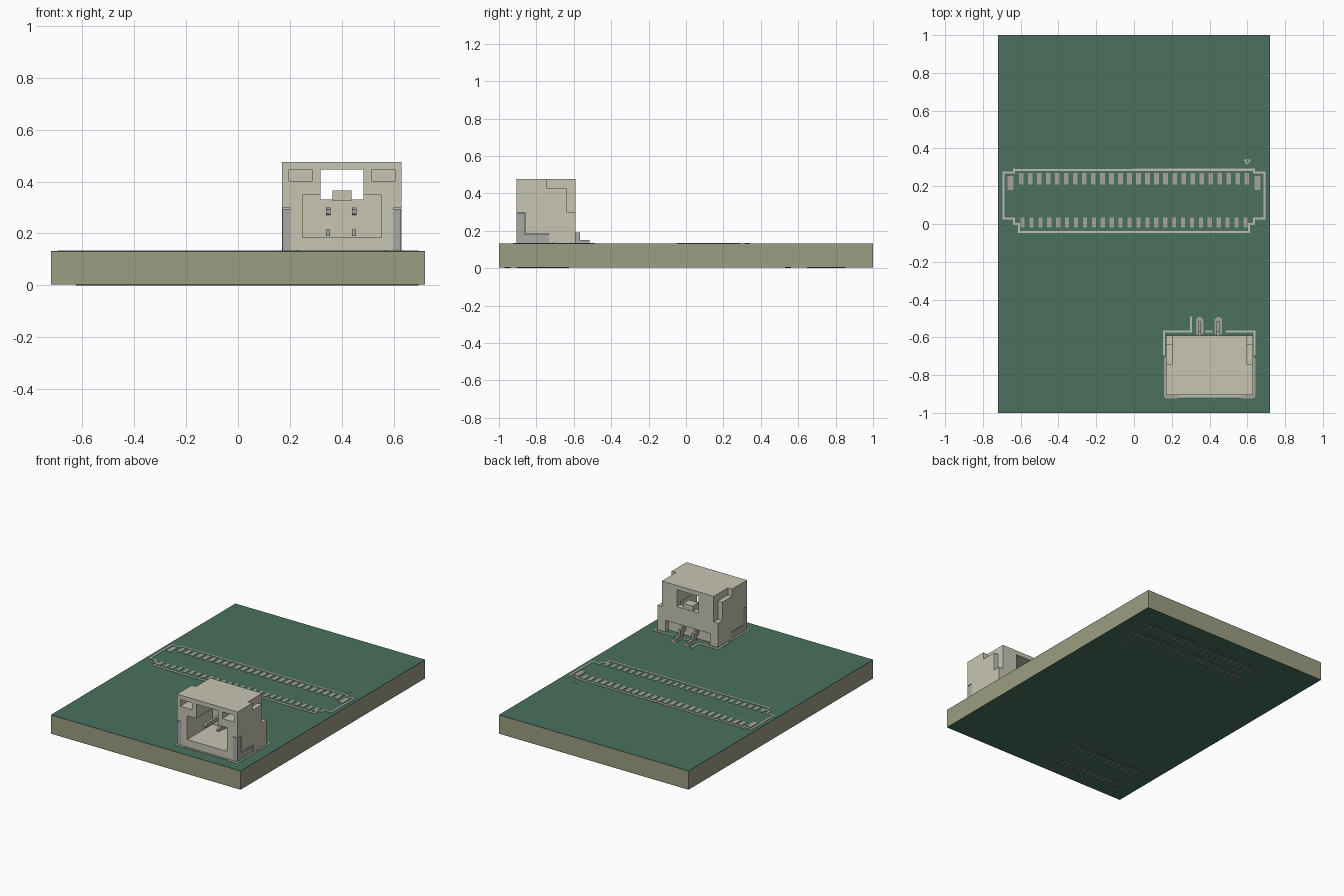
import bpy, bmesh
from mathutils import Vector, Matrix
from math import atan2, pi

if "Cube" in bpy.data.objects:
    bpy.data.objects.remove(bpy.data.objects["Cube"])


def material(name, rgb):
    m = bpy.data.materials.new(name)
    m.diffuse_color = (*rgb, 1)
    m.use_nodes = True
    m.node_tree.nodes["Principled BSDF"].inputs["Base Color"].default_value = m.diffuse_color
    return m


CORE = material("laminate", (0.33, 0.34, 0.22))
MASK = material("green_mask", (0.07, 0.165, 0.115))
PRINT = material("pale_print", (0.50, 0.51, 0.46))
PAD = material("pad_metal", (0.38, 0.38, 0.34))
DARKPRINT = material("underside_print", (0.17, 0.22, 0.19))
PLASTIC = material("plastic", (0.57, 0.56, 0.45))
METAL = material("pin_metal", (0.40, 0.40, 0.37))


def finish(name, bm, mat):
    bmesh.ops.recalc_face_normals(bm, faces=bm.faces)
    me = bpy.data.meshes.new(name)
    bm.to_mesh(me)
    bm.free()
    me.materials.append(mat)
    ob = bpy.data.objects.new(name, me)
    bpy.context.collection.objects.link(ob)
    return ob


def add_box(bm, x0, x1, y0, y1, z0, z1, rot=0):
    m = Matrix.Translation(((x0 + x1) / 2, (y0 + y1) / 2, (z0 + z1) / 2))
    m = m @ Matrix.Rotation(rot, 4, 'Z') @ Matrix.Diagonal((x1 - x0, y1 - y0, z1 - z0, 1))
    bmesh.ops.create_cube(bm, size=1, matrix=m)


def boxes(name, items, mat):
    bm = bmesh.new()
    for b in items:
        add_box(bm, *b)
    return finish(name, bm, mat)


def add_prism(bm, pts, depth):
    """Extrude a closed 3D polygon along a vector."""
    f = bm.faces.new([bm.verts.new(p) for p in pts])
    ext = bmesh.ops.extrude_face_region(bm, geom=[f], use_keep_orig=True)
    bmesh.ops.translate(bm, vec=depth, verts=[v for v in ext["geom"] if isinstance(v, bmesh.types.BMVert)])


def traces(name, paths, z0, z1, mat, w=0.011):
    """Printed lines: one thin bar for each path segment."""
    bm = bmesh.new()
    for path in paths:
        for a, b in zip(path, path[1:]):
            a, b = Vector(a), Vector(b)
            c, d = (a + b) / 2, b - a
            h = (d.length + w) / 2
            add_box(bm, c.x - h, c.x + h, c.y - w / 2, c.y + w / 2, z0, z1, atan2(d.y, d.x))
    return finish(name, bm, mat)


def pad_row(cx, cy, n, pitch, w, h, z):
    xs = [cx + (i - (n - 1) / 2) * pitch for i in range(n)]
    return [(x - w / 2, x + w / 2, cy - h / 2, cy + h / 2, *z) for x in xs]


def rect(x0, x1, y0, y1):
    return [(x0, y0), (x1, y0), (x1, y1), (x0, y1), (x0, y0)]


# Board core with mask layers on both faces
boxes("board_core", [(-.72, .72, -1, 1, .006, .129)], CORE)
boxes("top_mask", [(-.72, .72, -1, 1, .129, .132)], MASK)
boxes("bottom_mask", [(-.72, .72, -1, 1, .003, .006)], MASK)
TOP, BOTTOM = (.131, .135), (0, .004)

# Long ribbon-cable footprint on top
half = [(0, .287), (.635, .287), (.635, .272), (.69, .272), (.69, .03),
        (.635, .03), (.635, 0), (.608, 0), (.608, -.042), (0, -.042)]
marker = [(.585, .338), (.615, .338), (.6, .318), (.585, .338)]
traces("ribbon_outline", [half, [(-x, y) for x, y in half]], *TOP, PRINT)
traces("ribbon_pin_marker", [marker], *TOP, PRINT, .006)
ribbon = pad_row(0, .24, 26, .0478, .025, .062, TOP)
ribbon += pad_row(0, .008, 26, .0472, .022, .052, TOP)
ribbon += pad_row(0, .217, 2, 1.31, .032, .075, TOP)
boxes("ribbon_pads", ribbon, PAD)

# Printed outline and solder pads of the power connector
traces("socket_outline", [[(.158, -.69), (.158, -.57), (.302, -.57), (.302, -.495)],
                          [(.49, -.57), (.638, -.57), (.638, -.69)],
                          [(.385, -.57), (.41, -.57)],
                          [(.24, -.912), (.56, -.912)]], *TOP, PRINT)
bm = bmesh.new()
for x0, x1, y0, y1 in ((.327, .367, -.59, -.493), (.427, .467, -.59, -.493),
                       (.158, .24, -.925, -.70), (.56, .642, -.925, -.70)):
    c = .012
    add_prism(bm, [(x, y, TOP[0]) for x, y in (
        (x0 + c, y0), (x1 - c, y0), (x1, y0 + c), (x1, y1 - c),
        (x1 - c, y1), (x0 + c, y1), (x0, y1 - c), (x0, y0 + c))], Vector((0, 0, .003)))
finish("socket_pads", bm, PAD)

# Two mating footprints on the underside
traces("underside_outlines", [rect(-.38, .69, .65, .85), rect(-.62, -.02, -.90, -.63)],
       *BOTTOM, DARKPRINT, .008)
under = pad_row(.155, .81, 22, .042, .02, .06, BOTTOM) + pad_row(.155, .69, 22, .042, .02, .06, BOTTOM)
under += pad_row(-.32, -.67, 12, .042, .02, .06, BOTTOM) + pad_row(-.32, -.86, 12, .042, .02, .06, BOTTOM)
boxes("underside_pads", under, DARKPRINT)
bm = bmesh.new()
for x, y in ((.53, .55), (-.13, -.95)):
    add_prism(bm, [(x - .018, y - .02, 0), (x + .018, y - .02, 0), (x, y + .012, 0)], Vector((0, 0, .004)))
finish("underside_pin_markers", bm, DARKPRINT)

# Power connector housing, hollowed with cutters
CX = .4
housing = boxes("socket_housing", [(.17, .63, -.905, -.59, .134, .476)], PLASTIC)


def cut(name, bm):
    tool = finish(name, bm, PLASTIC)
    tool.hide_render = True
    mod = housing.modifiers.new(name, 'BOOLEAN')
    mod.operation, mod.solver, mod.object = 'DIFFERENCE', 'EXACT', tool
    bpy.context.view_layer.update()
    baked = bpy.data.meshes.new_from_object(housing.evaluated_get(bpy.context.evaluated_depsgraph_get()))
    housing.modifiers.clear()
    housing.data = baked
    bpy.data.objects.remove(tool)


# front mouth with raised latch channel
bm = bmesh.new()
mouth = [(.152, .185), (.152, .348), (.083, .348), (.083, .446)]
ring = [(CX + x, -1, z) for x, z in mouth] + [(CX - x, -1, z) for x, z in reversed(mouth)]
add_prism(bm, ring, Vector((0, .37, 0)))
cut("mouth_cutter", bm)

# window through the back wall, and clearance under the rear edge
for box in ((CX - .083, CX + .083, -.7, -.5, .33, .446), (.23, .57, -.625, -.5, .1, .213)):
    bm = bmesh.new()
    add_box(bm, *box)
    cut("rear_cutter", bm)

# upper front pockets and stepped side notches, on both sides
rear_notch = [(-.745, .55), (-.745, .427), (-.638, .427), (-.638, .3), (-.5, .3), (-.5, .55)]
front_notch = [(-1, .298), (-.862, .298), (-.862, .185), (-.733, .185), (-.733, .1), (-1, .1)]
for s in (-1, 1):
    bm = bmesh.new()
    xs = sorted((CX + s * .115, CX + s * .204))
    add_box(bm, *xs, -1, -.80, .40, .446)
    cut("pocket_cutter", bm)
    for profile in (rear_notch, front_notch):
        bm = bmesh.new()
        add_prism(bm, [(CX + s * .197, y, z) for y, z in profile], Vector((s * .1, 0, 0)))
        cut("notch_cutter", bm)

# Latch tab on the window sill
boxes("latch_tab", [(CX - .037, CX + .037, -.655, -.592, .325, .365)], PLASTIC)

# Bent side anchors sitting in the front notches
anchor = [(-.905, .134), (-.733, .134), (-.733, .180), (-.864, .180), (-.864, .295), (-.905, .295)]
bm = bmesh.new()
for s in (-1, 1):
    add_prism(bm, [(CX + s * .195, y, z) for y, z in anchor], Vector((s * .033, 0, 0)))
finish("side_anchors", bm, METAL)

# Contact pins: straight inside, stepped down to a solder foot outside
pin = [(-.86, .275), (-.86, .292), (-.845, .3), (-.60, .3), (-.60, .19), (-.568, .19), (-.568, .152),
       (-.515, .152), (-.515, .134), (-.595, .134), (-.60, .165), (-.625, .165), (-.625, .272)]
bm = bmesh.new()
for x in (.347, .447):
    add_prism(bm, [(x - .009, y, z) for y, z in pin], Vector((.018, 0, 0)))
    add_box(bm, x - .008, x + .008, -.66, -.61, .19, .215)
finish("contact_pins", bm, METAL)
